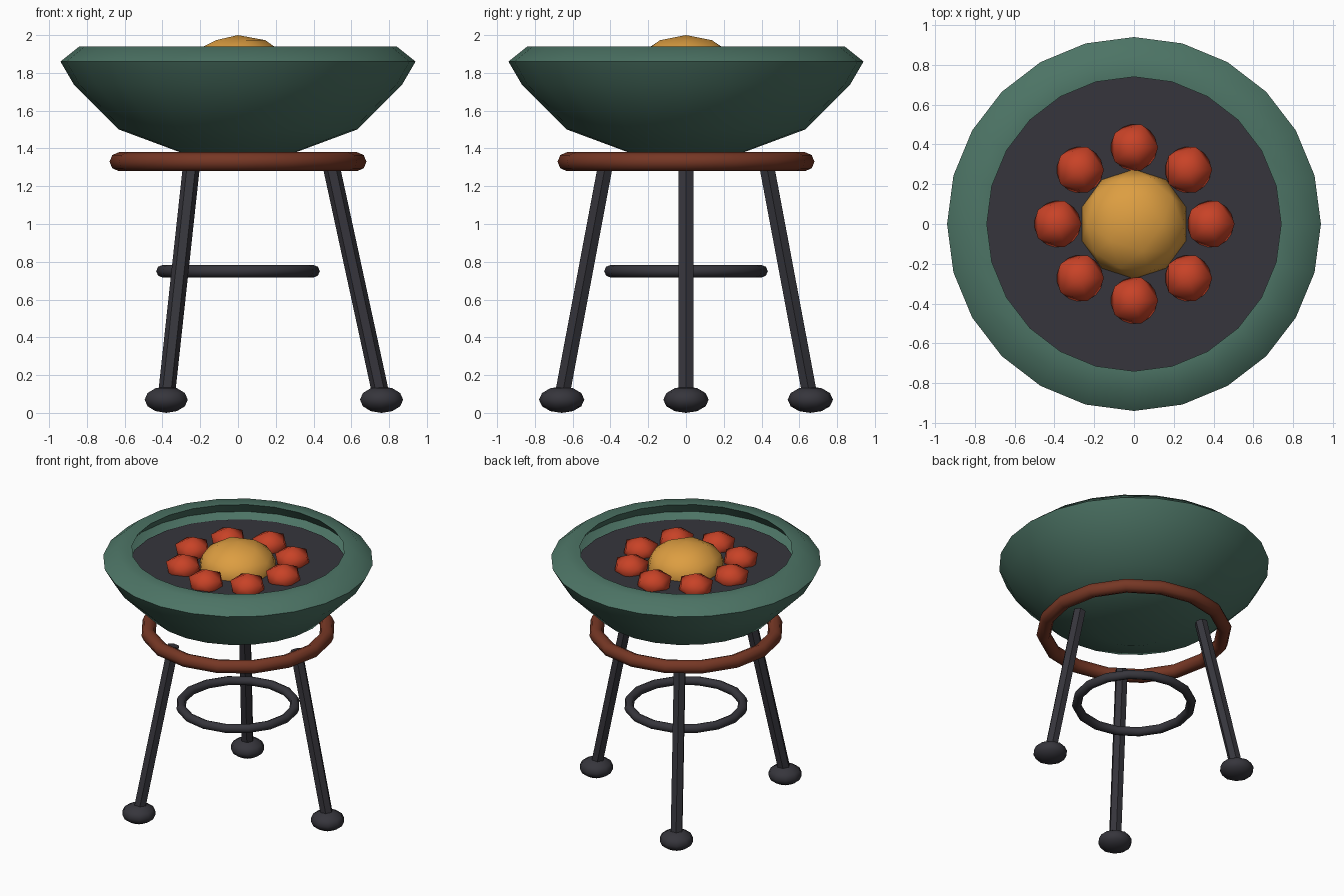
import bpy
from math import cos, sin, pi, radians
from mathutils import Vector

cube = bpy.data.objects.get("Cube")
if cube:
    bpy.data.objects.remove(cube, do_unlink=True)


def material(name, r, g, b):
    mat = bpy.data.materials.new(name)
    mat.use_nodes = True
    mat.diffuse_color = (r, g, b, 1)
    bsdf = mat.node_tree.nodes["Principled BSDF"]
    bsdf.inputs["Base Color"].default_value = (r, g, b, 1)
    bsdf.inputs["Roughness"].default_value = 0.8
    return mat


GREEN = material("green enamel", 0.073, 0.174, 0.13)
CHARCOAL = material("charcoal iron", 0.037, 0.036, 0.045)
RUST = material("rust brown", 0.18, 0.038, 0.018)
RED = material("ember red", 0.58, 0.055, 0.02)
AMBER = material("flame amber", 0.72, 0.34, 0.053)


def finish(name, mat):
    """Name, colour and shade the part that was just added."""
    obj = bpy.context.object
    obj.name = obj.data.name = name
    obj.data.materials.append(mat)
    bpy.ops.object.transform_apply(location=False, rotation=False, scale=True)
    bpy.ops.object.shade_smooth_by_angle(angle=radians(50))
    return obj


def lathe(name, profile, mat, sides=24):
    """Turn a profile of (radius, height) points around z, capping both ends."""
    verts = [(r * cos(2 * pi * i / sides), r * sin(2 * pi * i / sides), z)
             for r, z in profile for i in range(sides)]
    faces = [(k * sides + i, k * sides + (i + 1) % sides,
              (k + 1) * sides + (i + 1) % sides, (k + 1) * sides + i)
             for k in range(len(profile) - 1) for i in range(sides)]
    faces.append(tuple(reversed(range(sides))))
    faces.append(tuple(range(len(verts) - sides, len(verts))))
    mesh = bpy.data.meshes.new(name)
    mesh.from_pydata(verts, [], faces)
    obj = bpy.data.objects.new(name, mesh)
    bpy.context.collection.objects.link(obj)
    bpy.ops.object.select_all(action='DESELECT')
    obj.select_set(True)
    bpy.context.view_layer.objects.active = obj
    return finish(name, mat)


def ring(name, z, major, minor, mat):
    bpy.ops.mesh.primitive_torus_add(
        location=(0, 0, z), major_radius=major, minor_radius=minor,
        major_segments=16, minor_segments=8)
    return finish(name, mat)


def strut(name, start, end, radius, mat):
    axis = end - start
    bpy.ops.mesh.primitive_cylinder_add(
        vertices=6, radius=radius, depth=axis.length,
        location=(start + end) / 2,
        rotation=axis.to_track_quat('Z', 'Y').to_euler())
    return finish(name, mat)


# Bowl with an inward lip, and the bed of coals closing it
lathe("bowl", [(0.28, 1.37), (0.63, 1.5), (0.87, 1.74), (0.94, 1.86),
               (0.84, 1.94), (0.74, 1.94), (0.82, 1.85), (0.74, 1.78)], GREEN)
lathe("coal_bed", [(0.72, 1.77), (0.765, 1.815)], CHARCOAL)

# Glowing centre and the embers around it
bpy.ops.mesh.primitive_ico_sphere_add(subdivisions=2, radius=1, location=(0, 0, 1.82))
bpy.context.object.scale = (0.275, 0.275, 0.18)
finish("glowing_core", AMBER)
for i in range(8):
    a = i * pi / 4
    bpy.ops.mesh.primitive_ico_sphere_add(
        subdivisions=1, radius=1, location=(0.385 * cos(a), 0.385 * sin(a), 1.835))
    bpy.context.object.scale = (0.135, 0.135, 0.098)
    finish(f"ember_{i + 1}", RED)

# Stand rings
ring("support_ring", 1.33, 0.63, 0.05, RUST)
ring("brace_ring", 0.75, 0.4, 0.033, CHARCOAL)

# Three splayed legs with round feet
for i in range(3):
    a = i * 2 * pi / 3
    out = Vector((cos(a), sin(a), 0))
    strut(f"leg_{i + 1}", out * 0.76 + Vector((0, 0, 0.08)),
          out * 0.495 + Vector((0, 0, 1.3)), 0.045, CHARCOAL)
    bpy.ops.mesh.primitive_uv_sphere_add(
        segments=10, ring_count=6, radius=1, location=out * 0.76 + Vector((0, 0, 0.07)))
    bpy.context.object.scale = (0.12, 0.12, 0.07)
    finish(f"foot_{i + 1}", CHARCOAL)
